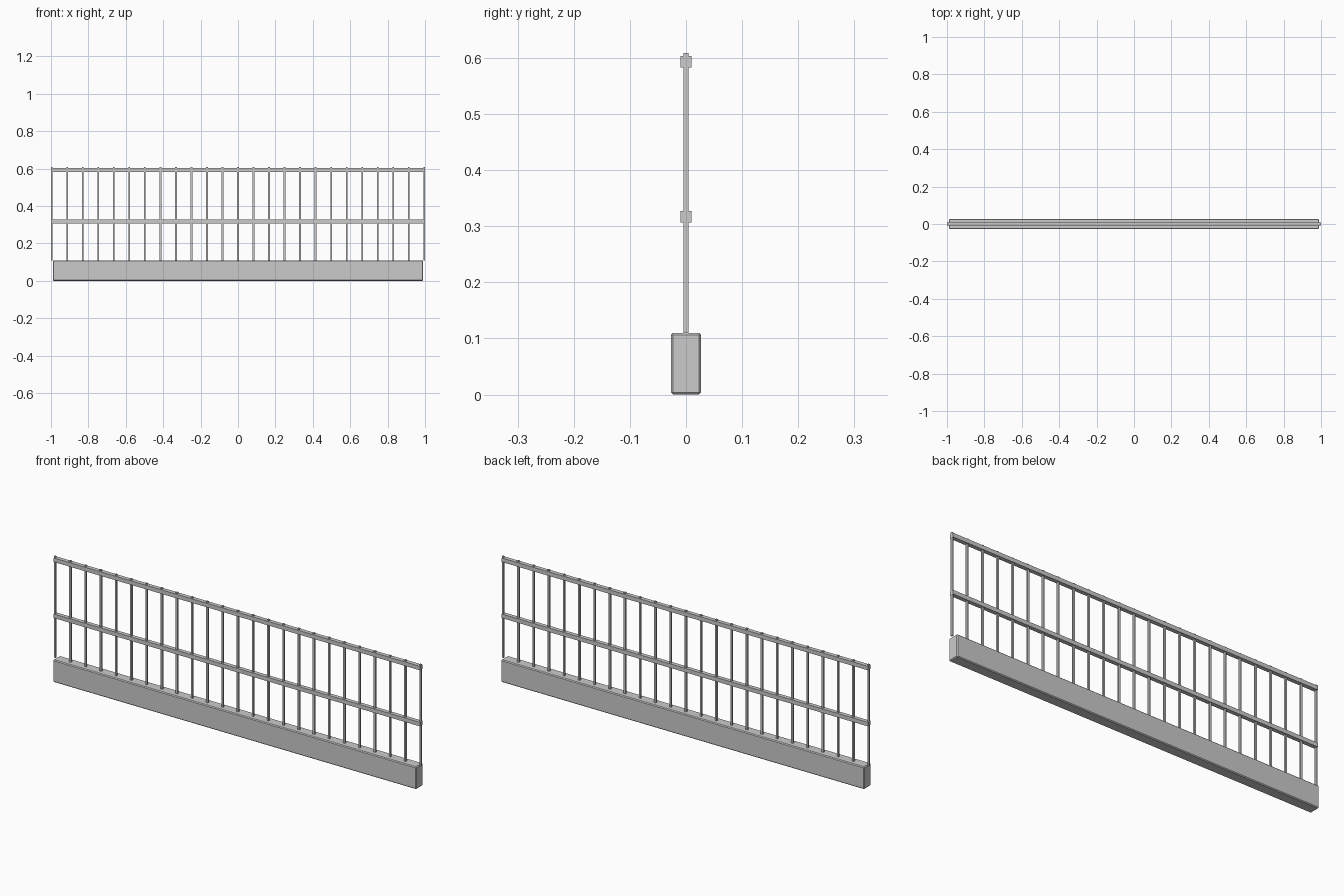
import bpy

cube = bpy.data.objects.get("Cube")
if cube:
    bpy.data.objects.remove(cube, do_unlink=True)

# Single plain grey for the whole fence
GREY = (0.6, 0.6, 0.6, 1.0)
grey = bpy.data.materials.new("plain grey")
grey.use_nodes = True
grey.diffuse_color = GREY
grey.node_tree.nodes["Principled BSDF"].inputs["Base Color"].default_value = GREY


def box(name, size, centre, bevel=0.0):
    bpy.ops.mesh.primitive_cube_add(size=1, location=centre)
    obj = bpy.context.object
    obj.name = name
    obj.scale = size
    bpy.ops.object.transform_apply(location=False, rotation=False, scale=True)
    obj.data.materials.append(grey)
    if bevel:
        mod = obj.modifiers.new("edge chamfer", "BEVEL")
        mod.width = bevel
        mod.segments = 1
    return obj


# Low base wall with chamfered edges
BASE_TOP = 0.11
box("base_wall", (1.98, 0.054, BASE_TOP), (0, 0, BASE_TOP / 2), bevel=0.004)

# Two horizontal rails
for name, z in (("middle_rail", 0.317), ("top_rail", 0.593)):
    box(name, (1.996, 0.02, 0.02), (0, 0, z))

# Evenly spaced upright bars, just proud of the top rail
BARS = 25
BAR_WIDTH = 0.009
BAR_TOP = 0.609
reach = 1 - BAR_WIDTH / 2
for i in range(BARS):
    x = -reach + 2 * reach * i / (BARS - 1)
    box(f"upright_bar_{i + 1:02d}", (BAR_WIDTH, BAR_WIDTH, BAR_TOP - BASE_TOP),
        (x, 0, (BAR_TOP + BASE_TOP) / 2))
